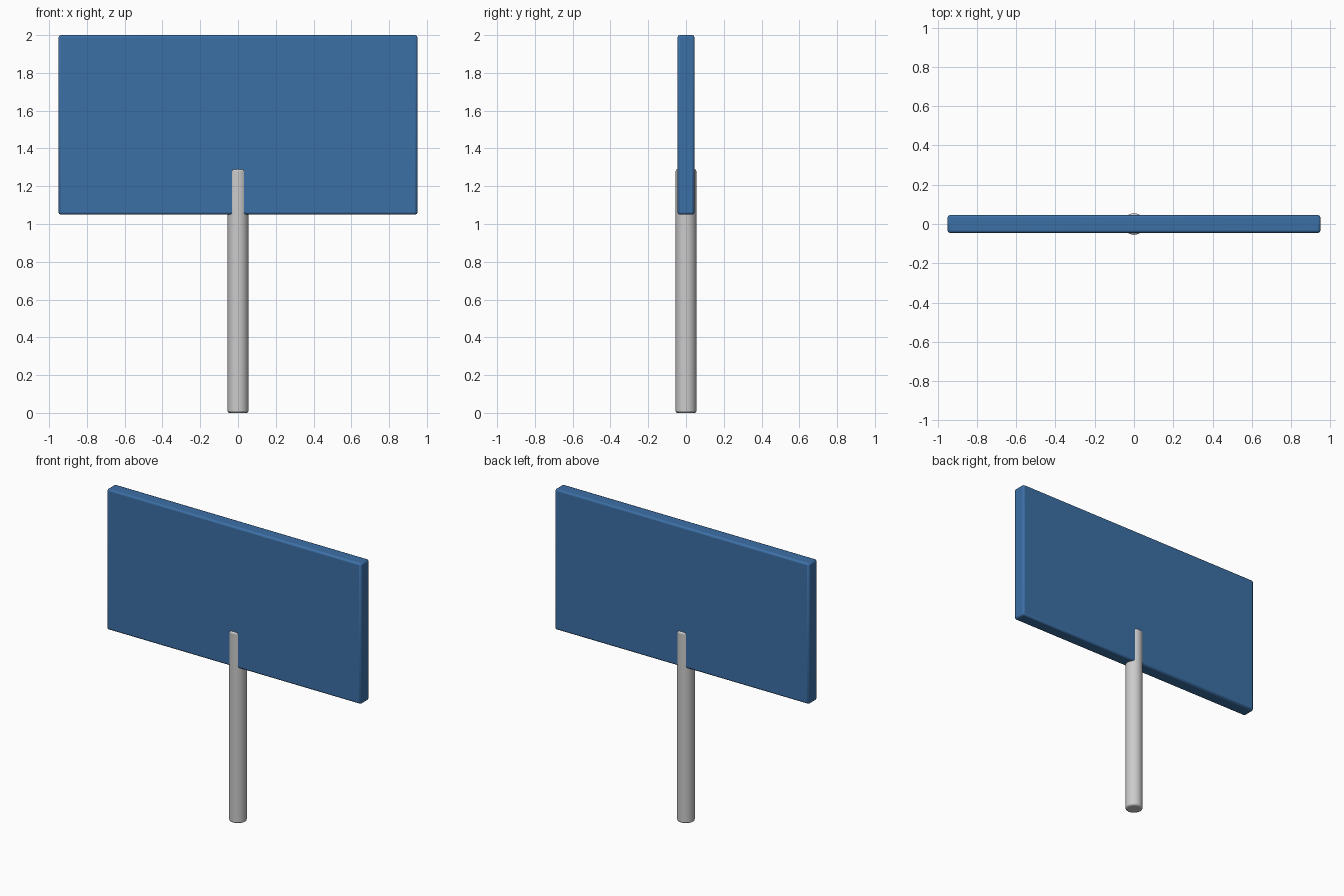
import bpy

if "Cube" in bpy.data.objects:
    bpy.data.objects.remove(bpy.data.objects["Cube"])


def finish(obj, name, bevel, segments, color):
    """Name, bevel, smooth and colour a part."""
    obj.name = name
    bpy.ops.object.transform_apply(location=False, rotation=False, scale=True)
    mod = obj.modifiers.new("soft_edges", 'BEVEL')
    mod.width = bevel
    mod.segments = segments
    mod.limit_method = 'ANGLE'
    mod.angle_limit = 0.9
    bpy.ops.object.shade_smooth_by_angle(angle=0.6)
    if color:
        mat = bpy.data.materials.new(name + "_paint")
        mat.diffuse_color = color
        mat.use_nodes = True
        mat.node_tree.nodes["Principled BSDF"].inputs["Base Color"].default_value = mat.diffuse_color
        obj.data.materials.append(mat)


# Round post, running up into the panel
bpy.ops.mesh.primitive_cylinder_add(vertices=24, radius=0.055, depth=1.29,
                                    location=(0, 0, 0.645))
finish(bpy.context.object, "post", 0.01, 2, None)

# Blue sign panel
bpy.ops.mesh.primitive_cube_add(size=1, location=(0, 0, 1.525))
panel = bpy.context.object
panel.scale = (1.9, 0.09, 0.95)
finish(panel, "sign_panel", 0.012, 2, (0.045, 0.16, 0.38, 1))
